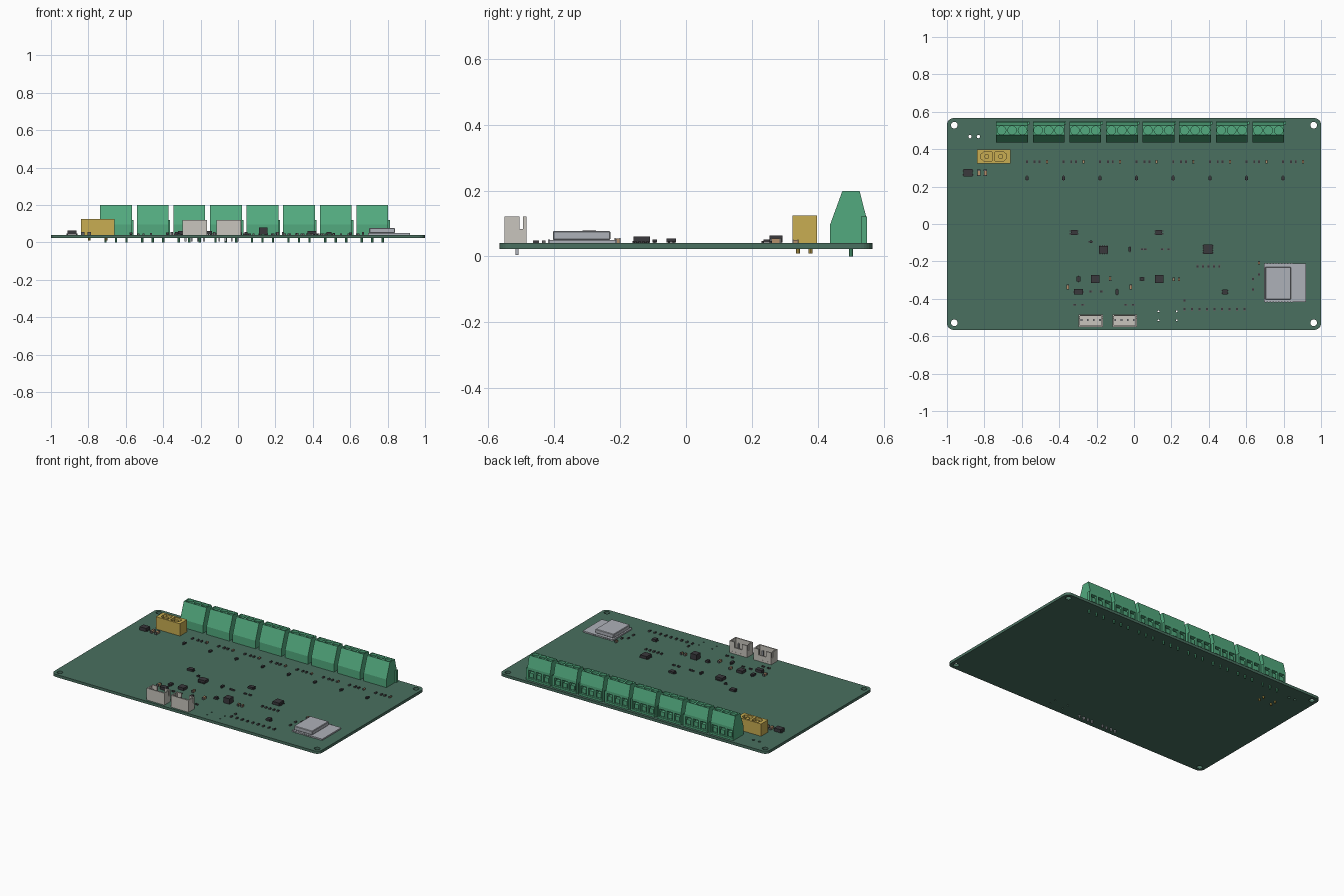
import bpy, bmesh, math
from mathutils import Matrix, Vector

if "Cube" in bpy.data.objects:
    bpy.data.objects.remove(bpy.data.objects["Cube"])

TOP, BOT = 0.041, 0.023      # board faces


def material(name, rgb):
    m = bpy.data.materials.new(name)
    m.diffuse_color = (*rgb, 1)
    m.use_nodes = True
    m.node_tree.nodes["Principled BSDF"].inputs["Base Color"].default_value = m.diffuse_color
    return m


BOARD = material("board green", (0.067, 0.16, 0.115))
GREEN = material("terminal green", (0.085, 0.40, 0.21))
YELLOW = material("socket yellow", (0.58, 0.42, 0.085))
CREAM = material("header cream", (0.58, 0.56, 0.51))
SILVER = material("metal silver", (0.42, 0.44, 0.48))
BLACK = material("chip black", (0.042, 0.04, 0.046))
TAN = material("capacitor tan", (0.46, 0.28, 0.15))
GOLD = material("pin gold", (0.55, 0.38, 0.08))


def finish(bm, name, mat):
    bmesh.ops.recalc_face_normals(bm, faces=bm.faces[:])
    me = bpy.data.meshes.new(name)
    bm.to_mesh(me)
    bm.free()
    ob = bpy.data.objects.new(name, me)
    bpy.context.collection.objects.link(ob)
    if mat:
        me.materials.append(mat)
    return ob


def add_box(bm, x, y, z, sx, sy, h):
    """Box centred on x, y with its base at z."""
    bmesh.ops.create_cube(bm, size=1, matrix=Matrix.Translation((x, y, z + h / 2))
                          @ Matrix.Diagonal((sx, sy, h, 1)))


def add_cyl(bm, x, y, z, r, h, n=16):
    bmesh.ops.create_cone(bm, cap_ends=True, segments=n, radius1=r, radius2=r, depth=h,
                          matrix=Matrix.Translation((x, y, z + h / 2)))


def boxes(name, items, mat):
    bm = bmesh.new()
    for it in items:
        add_box(bm, *it)
    return finish(bm, name, mat)


def prism(bm, pts, axis):
    """Extrude a closed list of 3D points along axis."""
    f = bm.faces.new([bm.verts.new(p) for p in pts])
    r = bmesh.ops.extrude_face_region(bm, geom=[f])
    vs = [g for g in r["geom"] if isinstance(g, bmesh.types.BMVert)]
    bmesh.ops.translate(bm, verts=vs, vec=Vector(axis))


def cut(ob, cutter):
    cutter.hide_render = True
    cutter.hide_viewport = True
    md = ob.modifiers.new("cut", "BOOLEAN")
    md.operation = "DIFFERENCE"
    md.object = cutter
    md.solver = "EXACT"


# circuit board with rounded corners and drilled holes
bm = bmesh.new()
R, outline = 0.035, []
for k, (sx, sy) in enumerate([(1, 1), (-1, 1), (-1, -1), (1, -1)]):
    for i in range(7):
        a = math.radians(90 * k + 15 * i)
        outline.append((sx * (1 - R) + R * math.cos(a), sy * (0.566 - R) + R * math.sin(a), BOT))
prism(bm, outline, (0, 0, TOP - BOT))
board = finish(bm, "circuit_board", BOARD)
bm = bmesh.new()
for sx in (-1, 1):
    for sy in (-1, 1):
        add_cyl(bm, sx * 0.961, sy * 0.528, 0, 0.018, 0.1, 24)
for x, y in [(-0.877, 0.467), (-0.832, 0.467)]:
    add_cyl(bm, x, y, 0, 0.009, 0.1, 12)
for x in (0.131, 0.229):
    for y in (-0.467, -0.515):
        add_cyl(bm, x, y, 0, 0.005, 0.1, 10)
cut(board, finish(bm, "board_hole_cutter", None))

# row of eight screw terminals: one block, cut and repeated
N, PITCH, X0, W = 8, 0.1957, -0.737, 0.17
XC = X0 + W / 2
PINS = [XC + i * 0.056 for i in (-1, 0, 1)]
bm = bmesh.new()
profile = [(0.437, TOP), (0.437, 0.095), (0.475, 0.199), (0.527, 0.199), (0.546, 0.125), (0.546, TOP)]
prism(bm, [(X0, y, z) for y, z in profile], (W, 0, 0))
block = finish(bm, "screw_terminal_blocks", GREEN)
bm = bmesh.new()
for x in PINS:
    add_cyl(bm, x, 0.501, 0.18, 0.023, 0.05, 20)           # screw wells
for x in PINS:
    add_box(bm, x, 0.545, 0.055, 0.042, 0.05, 0.052)       # wire entries
cut(block, finish(bm, "terminal_cutter", None))
bm = bmesh.new()
for x in PINS:
    add_cyl(bm, x, 0.501, 0.178, 0.019, 0.008, 16)         # screw heads
    add_box(bm, x, 0.532, 0.06, 0.03, 0.022, 0.03)         # wire clamps
add_box(bm, X0 + W + 0.004, 0.54, TOP, 0.01, 0.018, 0.08)  # side latch
add_box(bm, XC, 0.547, TOP, W, 0.004, 0.012)               # rear lip
screws = finish(bm, "terminal_screws_and_clamps", GREEN)
bm = bmesh.new()
for x in PINS:
    add_cyl(bm, x, 0.501, 0, 0.006, BOT + 0.01, 8)
tpins = finish(bm, "terminal_pins", GREEN)
for ob in (block, screws, tpins):
    ar = ob.modifiers.new("row", "ARRAY")
    ar.count = N
    ar.use_relative_offset = False
    ar.use_constant_offset = True
    ar.constant_offset_displace = (PITCH, 0, 0)

# yellow power socket with two pockets
power = boxes("power_socket", [(-0.75, 0.361, TOP, 0.18, 0.075, 0.083)], YELLOW)
bm = bmesh.new()
for s in (-1, 1):
    x = -0.75 + s * 0.008
    pts = [(x, 0.336), (x + s * 0.045, 0.336), (x + s * 0.06, 0.35),
           (x + s * 0.06, 0.372), (x + s * 0.045, 0.386), (x, 0.386)]
    prism(bm, [(px, py, 0.085) for px, py in pts], (0, 0, 0.06))
cut(power, finish(bm, "power_socket_cutter", None))
bm = bmesh.new()
for s in (-1, 1):
    add_cyl(bm, -0.75 + s * 0.037, 0.361, 0.08, 0.013, 0.036)
finish(bm, "power_contacts", YELLOW)
bm = bmesh.new()
for s in (-1, 1):
    for y in (0.34, 0.378):
        add_cyl(bm, -0.75 + s * 0.045, y, 0.009, 0.006, 0.03, 8)
finish(bm, "power_pins", GOLD)

# two four-pin cream headers
walls, hpins = [], []
for cx in (-0.231, -0.05):
    w = 0.132
    walls += [(cx, -0.518, TOP, w, 0.066, 0.014),                # floor
              (cx, -0.547, TOP, w, 0.008, 0.08)]                 # front wall
    for s in (-1, 1):
        ex = cx + s * (w / 2 - 0.004)
        walls += [(ex, -0.528, TOP, 0.008, 0.046, 0.08),         # end wall
                  (ex, -0.500, TOP, 0.008, 0.012, 0.042),        # notch
                  (ex, -0.490, TOP, 0.008, 0.010, 0.08),
                  (cx + s * 0.047, -0.489, TOP, 0.038, 0.007, 0.08)]
    walls.append((cx, -0.489, TOP, 0.06, 0.007, 0.042))          # rear wall
    hpins += [(cx + (i - 1.5) * 0.033, -0.513, 0.004, 0.009, 0.009, 0.1) for i in range(4)]
boxes("header_housings", walls, CREAM)
boxes("header_pins", hpins, SILVER)

# radio module with metal shield
boxes("radio_module_base", [(0.807, -0.314, TOP, 0.226, 0.204, 0.009)], SILVER)
shield = boxes("radio_shield", [(0.77, -0.317, 0.05, 0.137, 0.175, 0.027)], SILVER)
bv = shield.modifiers.new("edge", "BEVEL")
bv.width = 0.003
bv.segments = 1
boxes("module_pads", [(0.705 + i * 0.0155, y, TOP, 0.008, 0.006, 0.01)
                      for i in range(10) for y in (-0.416, -0.212)], SILVER)

# leaded chips: x, y, width, depth, height, leads per side, leads along x edges
bodies, leads = [], []
CHIPS = [(-0.888, 0.273, 0.048, 0.04, 0.022, 2, 0), (-0.32, -0.045, 0.036, 0.028, 0.013, 2, 0),
         (0.133, -0.045, 0.036, 0.028, 0.013, 2, 0), (-0.163, -0.137, 0.05, 0.04, 0.019, 4, 1),
         (0.395, -0.135, 0.048, 0.05, 0.019, 4, 0), (-0.207, -0.294, 0.044, 0.042, 0.018, 0, 0),
         (0.135, -0.294, 0.044, 0.042, 0.037, 0, 0), (-0.297, -0.294, 0.02, 0.026, 0.014, 1, 1),
         (0.043, -0.294, 0.018, 0.022, 0.014, 2, 0), (-0.297, -0.363, 0.046, 0.03, 0.018, 1, 0),
         (-0.091, -0.363, 0.016, 0.026, 0.014, 1, 1), (0.487, -0.363, 0.026, 0.028, 0.014, 2, 0),
         (-0.022, -0.135, 0.014, 0.022, 0.012, 1, 1), (-0.23, -0.095, 0.012, 0.014, 0.01, 1, 0)]
CHIPS += [(-0.573 + k * PITCH, 0.245, 0.016, 0.02, 0.01, 1, 1) for k in range(N)]
for x, y, w, d, h, n, along in CHIPS:
    bodies.append((x, y, TOP + 0.001, w, d, h))
    for i in range(n):
        for s in (-1, 1):
            if along:
                leads.append((x + ((i + 0.5) / n - 0.5) * w, y + s * (d / 2 + 0.002), TOP, 0.006, 0.008, 0.006))
            else:
                leads.append((x + s * (w / 2 + 0.002), y + ((i + 0.5) / n - 0.5) * d, TOP, 0.008, 0.006, 0.006))
boxes("chips", bodies, BLACK)
boxes("chip_leads", leads, BLACK)

# small two-ended parts
dark, tan, caps = [], [], []


def passive(group, x, y, w, d, h):
    group.append((x, y, TOP, w, d, h))
    for s in (-1, 1):
        if d > w:
            caps.append((x, y + s * d * 0.42, TOP, w + 0.001, d * 0.18, h + 0.001))
        else:
            caps.append((x + s * w * 0.42, y, TOP, w * 0.18, d + 0.001, h + 0.001))


for k in range(N):                       # one group behind each terminal
    for off in (0, 0.042, 0.068):
        passive(dark, -0.573 + k * PITCH + off, 0.333, 0.01, 0.018, 0.007)
    passive(tan, -0.573 + k * PITCH + 0.107, 0.333, 0.01, 0.018, 0.009)
for i in range(9):                       # long row near the front edge
    passive(dark, 0.27 + i * 0.04, -0.455, 0.01, 0.018, 0.007)
for i in range(5):
    passive(dark, 0.34 + i * 0.029, -0.226, 0.01, 0.016, 0.007)
for x, y in [(0.043, -0.135), (0.06, -0.135), (0.15, -0.135), (0.185, -0.135), (-0.232, -0.36),
             (-0.175, -0.36), (-0.317, -0.432), (-0.275, -0.432), (-0.045, -0.432), (-0.005, -0.432)]:
    passive(dark, x, y, 0.018, 0.01, 0.007)
for x, y in [(0.637, -0.295), (0.637, -0.35), (0.668, -0.27), (0.27, -0.41)]:
    passive(dark, x, y, 0.01, 0.016, 0.007)
for x, y, w, d in [(-0.83, 0.273, 0.016, 0.034), (-0.795, 0.273, 0.016, 0.034), (-0.354, -0.337, 0.014, 0.028),
                   (-0.128, -0.292, 0.012, 0.024), (-0.017, -0.337, 0.014, 0.028), (0.212, -0.296, 0.011, 0.018),
                   (0.24, -0.296, 0.011, 0.018), (0.668, -0.208, 0.011, 0.018)]:
    passive(tan, x, y, w, d, 0.014)
boxes("resistors", dark, BLACK)
boxes("capacitors", tan, TAN)
boxes("part_end_caps", caps, material("solder grey", (0.12, 0.12, 0.12)))
